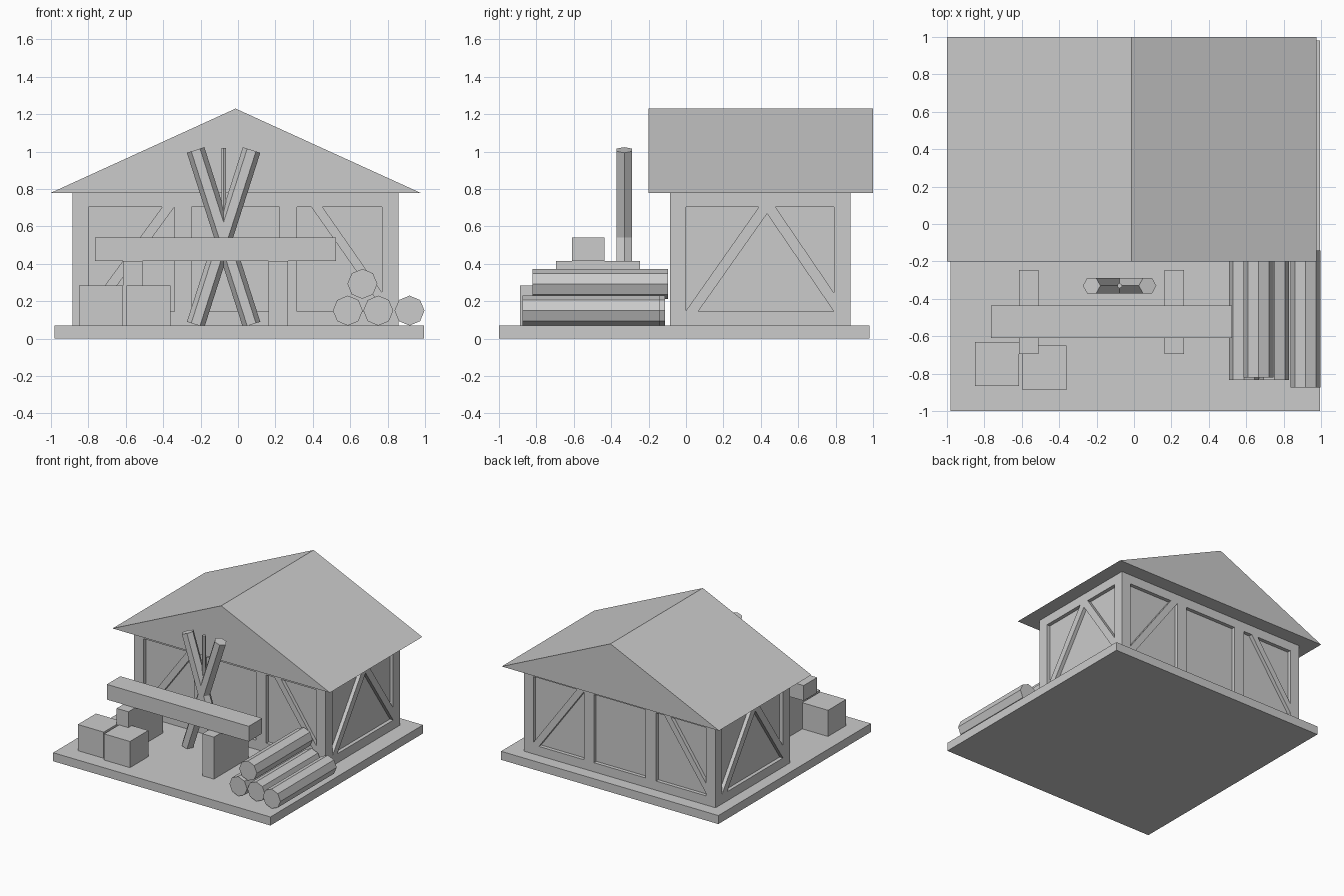
import bpy, bmesh
from math import atan2, pi
from mathutils import Matrix, Vector

if "Cube" in bpy.data.objects:
    bpy.data.objects.remove(bpy.data.objects["Cube"])


def finish(name, bm):
    bmesh.ops.recalc_face_normals(bm, faces=bm.faces[:])
    mesh = bpy.data.meshes.new(name)
    bm.to_mesh(mesh)
    bm.free()
    ob = bpy.data.objects.new(name, mesh)
    bpy.context.collection.objects.link(ob)
    return ob


def box(name, x0, x1, y0, y1, z0, z1):
    bm = bmesh.new()
    mid = Vector(((x0 + x1) / 2, (y0 + y1) / 2, (z0 + z1) / 2))
    size = Matrix.Diagonal((x1 - x0, y1 - y0, z1 - z0, 1))
    bmesh.ops.create_cube(bm, size=1, matrix=Matrix.Translation(mid) @ size)
    return finish(name, bm)


def extrude_profile(bm, pts, y0, y1, matrix=Matrix()):
    """Prism from an (x, z) outline, running from y0 to y1."""
    face = bm.faces.new([bm.verts.new(matrix @ Vector((x, y0, z))) for x, z in pts])
    new = bmesh.ops.extrude_face_region(bm, geom=[face])["geom"]
    verts = [v for v in new if isinstance(v, bmesh.types.BMVert)]
    offset = matrix.to_3x3() @ Vector((0, y1 - y0, 0))
    bmesh.ops.translate(bm, verts=verts, vec=offset)


def rod(name, mid, length, r, sides, rot):
    bm = bmesh.new()
    bmesh.ops.create_cone(bm, cap_ends=True, segments=sides, radius1=r, radius2=r,
                          depth=length, matrix=Matrix.Translation(mid) @ rot)
    return finish(name, bm)


# Base and house body
box("base", -0.98, 0.995, -1.0, 0.98, 0, 0.07)
walls = box("walls", -0.885, 0.857, -0.085, 0.88, 0.07, 0.78)

# Recessed wall panels, leaving a timber frame with diagonal braces
B, T, DEPTH = 0.145, 0.705, 0.03
long_side = [
    [(-0.785, 0.165), (-0.785, T), (-0.39, T)],
    [(-0.325, B), (-0.325, T), (-0.735, B)],
    [(-0.235, B), (0.235, B), (0.235, T), (-0.235, T)],
    [(0.33, B), (0.33, T), (0.405, T), (0.785, 0.165), (0.785, B)],
    [(0.465, T), (0.785, T), (0.785, 0.246)],
]
short_side = [
    [(-0.397, B + 0.005), (-0.397, T), (-0.007, T)],
    [(-0.333, B), (0.393, B), (0.036, 0.668)],
    [(0.08, T), (0.393, T), (0.393, 0.246)],
]
bm = bmesh.new()
for k in range(4):
    panels, half = (short_side, 0.871) if k % 2 else (long_side, 0.4825)
    turn = Matrix.Translation((-0.014, 0.3975, 0)) @ Matrix.Rotation(k * pi / 2, 4, 'Z')
    for outline in panels:
        extrude_profile(bm, outline, -half - 0.05, -half + DEPTH, turn)
cutter = finish("panel_cutter", bm)
cutter.hide_render = True
mod = walls.modifiers.new("panels", 'BOOLEAN')
mod.operation, mod.solver, mod.object = 'DIFFERENCE', 'EXACT', cutter
bpy.context.view_layer.objects.active = walls
bpy.ops.object.modifier_apply(modifier=mod.name)
bpy.data.objects.remove(cutter)

# Gable roof
bm = bmesh.new()
extrude_profile(bm, [(-1.0, 0.78), (0.975, 0.78), (-0.013, 1.23)], -0.2, 1.0)
finish("roof", bm)

# Timber on trestles
box("beam", -0.765, 0.525, -0.61, -0.435, 0.415, 0.54)
for i, x in enumerate((-0.563, 0.215)):
    box(f"beam_support_{i}", x - 0.053, x + 0.053, -0.695, -0.245, 0.07, 0.415)

# Crates
box("crate_left", -0.85, -0.615, -0.865, -0.63, 0.07, 0.285)
box("crate_right", -0.595, -0.36, -0.888, -0.65, 0.07, 0.285)

# Stack of octagonal logs
logs = [(0.587, 0.15, -0.835, -0.113), (0.75, 0.15, -0.835, -0.113),
        (0.917, 0.15, -0.873, -0.143), (0.665, 0.293, -0.82, -0.095)]
for i, (x, z, y0, y1) in enumerate(logs):
    rod(f"log_{i}", (x, (y0 + y1) / 2, z), y1 - y0, 0.08, 8, Matrix.Rotation(pi / 2, 4, 'X'))

# Crossed hexagonal poles with a thin stick between them
centre = (-0.077, -0.33, 0.542)
for side in (-1, 1):
    lean = Matrix.Rotation(side * atan2(0.299, 0.933), 4, 'Y')
    spin = Matrix.Rotation(pi / 2, 4, 'Z')
    rod("pole_left" if side < 0 else "pole_right", centre, 0.98, 0.049, 6, lean @ spin)
rod("thin_stick", (-0.077, -0.33, 0.79), 0.46, 0.014, 6, Matrix())
